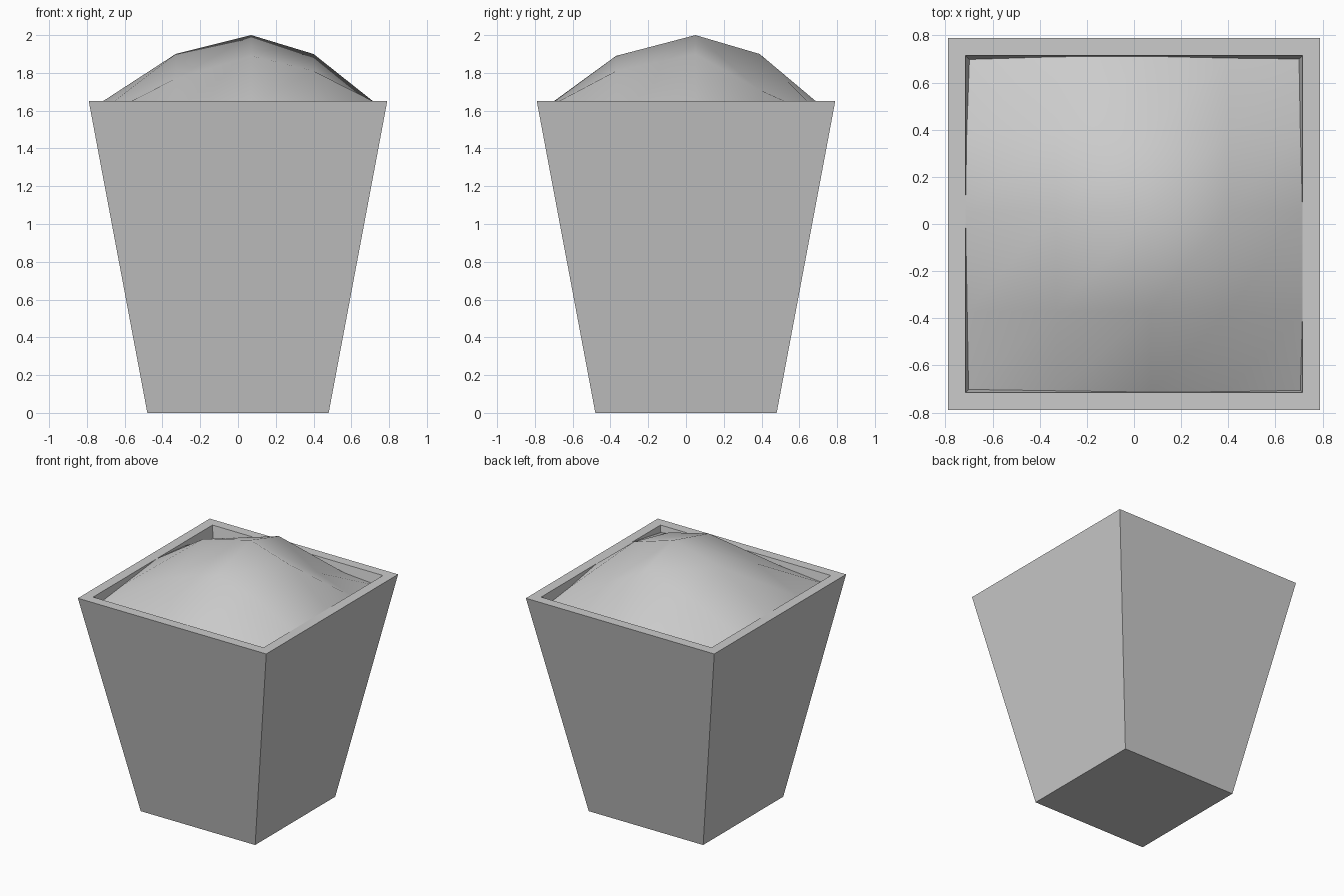
import bpy

if "Cube" in bpy.data.objects:
    bpy.data.objects.remove(bpy.data.objects["Cube"])


def make_object(name, verts, faces):
    mesh = bpy.data.meshes.new(name)
    mesh.from_pydata(verts, [], faces)
    mesh.update()
    obj = bpy.data.objects.new(name, mesh)
    bpy.context.collection.objects.link(obj)
    return obj


# Planter: square loops from outer foot, over the rim, to the inner floor
profile = [(0.48, 0.0), (0.79, 1.65), (0.715, 1.65), (0.42, 0.08)]
verts, faces = [], []
for half, z in profile:
    verts += [(sx * half, sy * half, z)
              for sx, sy in ((-1, -1), (1, -1), (1, 1), (-1, 1))]
for ring in range(len(profile) - 1):
    for i in range(4):
        a, b = ring * 4 + i, ring * 4 + (i + 1) % 4
        faces.append((a, b, b + 4, a + 4))
faces.append((3, 2, 1, 0))
last = (len(profile) - 1) * 4
faces.append((last, last + 1, last + 2, last + 3))
make_object("planter", verts, faces)

# Soil mound: coarse uneven grid, smooth shaded (rows run front to back)
heights = [
    [1.58, 1.61, 1.64, 1.63, 1.60],
    [1.61, 1.77, 1.89, 1.81, 1.65],
    [1.65, 1.90, 2.00, 1.90, 1.65],
    [1.62, 1.78, 1.90, 1.71, 1.60],
    [1.56, 1.62, 1.63, 1.59, 1.57],
]
xs = [-0.71, -0.33, 0.07, 0.40, 0.71]
ys = [-0.71, -0.37, 0.05, 0.39, 0.71]
n = len(xs)
verts = []
for j, y in enumerate(ys):
    for i, x in enumerate(xs):
        z = heights[j][i]
        limit = 0.715 - 0.188 * (1.65 - z)  # follow the sloping inner wall
        verts.append((max(-limit, min(limit, x)) if 0 < i < n - 1 else (limit if i else -limit),
                      y if 0 < j < n - 1 else (limit if j else -limit), z))
faces = [(j * n + i, j * n + i + 1, (j + 1) * n + i + 1, (j + 1) * n + i)
         for j in range(n - 1) for i in range(n - 1)]
soil = make_object("soil_mound", verts, faces)
for poly in soil.data.polygons:
    poly.use_smooth = True
